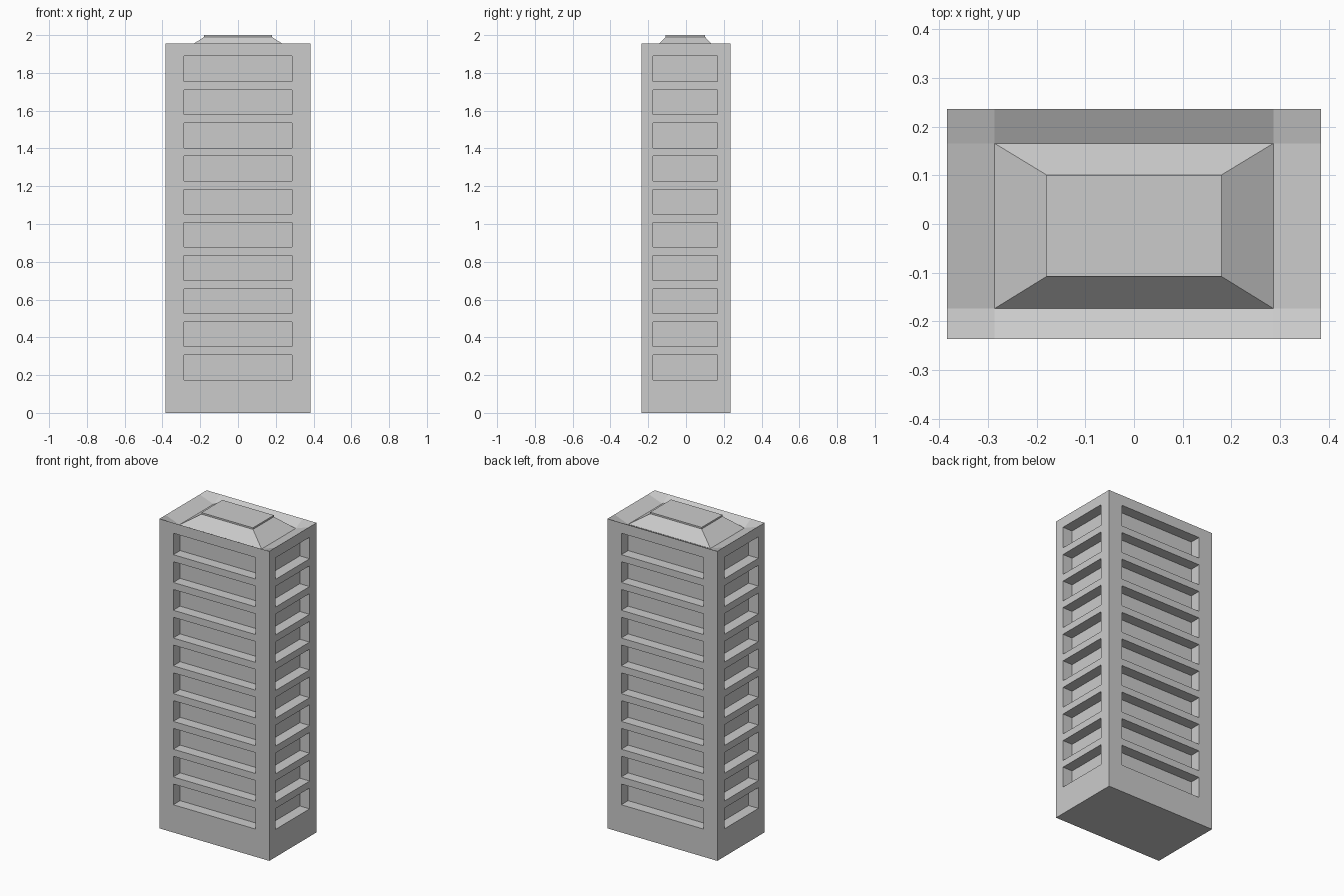
import bpy, bmesh

if "Cube" in bpy.data.objects:
    bpy.data.objects.remove(bpy.data.objects["Cube"])

HX, HY = 0.384, 0.236            # outer half sizes
WX = 0.287                       # window half width on the front and back
Y0, Y1 = -0.174, 0.166           # window bounds on the short sides
TOP, GUTTER, DEPTH = 1.955, 1.92, 0.068
FLOORS = 10


def finish(bm, name):
    bmesh.ops.recalc_face_normals(bm, faces=bm.faces[:])
    mesh = bpy.data.meshes.new(name)
    bm.to_mesh(mesh)
    bm.free()
    obj = bpy.data.objects.new(name, mesh)
    bpy.context.collection.objects.link(obj)
    return obj


def ring(bm, pts, z):
    return [bm.verts.new((x, y, z)) for x, y in pts]


def bridge(bm, a, b):
    n = len(a)
    return [bm.faces.new((a[i], a[(i + 1) % n], b[(i + 1) % n], b[i])) for i in range(n)]


def close_end(bm, outer, inner):
    # border strip around an inner rectangle, with square corner tiles
    for k in range(4):
        c, n = 3 * k, len(outer)
        bm.faces.new((outer[c], outer[(c + 1) % n], inner[k], outer[(c - 1) % n]))
        bm.faces.new((outer[c + 1], outer[(c + 2) % n], inner[(k + 1) % 4], inner[k]))


# Tower shell: stacked rings, each with four corners and the window bounds
outline = [(-HX, -HY), (-WX, -HY), (WX, -HY),
           (HX, -HY), (HX, Y0), (HX, Y1),
           (HX, HY), (WX, HY), (-WX, HY),
           (-HX, HY), (-HX, Y1), (-HX, Y0)]
inner = [(-WX, Y0), (WX, Y0), (WX, Y1), (-WX, Y1)]
levels = [0.0]
for i in range(FLOORS):
    z = 0.175 + i * 0.1755
    levels += [z, z + 0.131]
levels[-1] = 1.89
levels.append(TOP)

bm = bmesh.new()
rings = [ring(bm, outline, z) for z in levels]
windows = []
for i in range(len(rings) - 1):
    faces = bridge(bm, rings[i], rings[i + 1])
    if i % 2 == 1:
        windows += faces[1::3]

# Sloping parapet on top and flat underside
close_end(bm, rings[-1], ring(bm, inner, GUTTER))
base = ring(bm, inner, 0.0)
close_end(bm, rings[0], base)
bm.faces.new(base)

# Window recesses pushed straight in
bm.normal_update()
for f in bmesh.ops.extrude_discrete_faces(bm, faces=windows)["faces"]:
    c = f.calc_center_median()
    push = (-DEPTH if c.x > 0 else DEPTH, 0, 0) if abs(c.x) > 0.2 else \
           (0, -DEPTH if c.y > 0 else DEPTH, 0)
    bmesh.ops.translate(bm, verts=f.verts[:], vec=push)
finish(bm, "tower_body")

# Hipped roof with a thin lip
bm = bmesh.new()
deck = [(-0.18, -0.108), (0.18, -0.108), (0.18, 0.101), (-0.18, 0.101)]
a, b, c = ring(bm, inner, GUTTER), ring(bm, deck, 1.99), ring(bm, deck, 2.0)
bridge(bm, a, b)
bridge(bm, b, c)
bm.faces.new(c)
finish(bm, "roof_cap")
